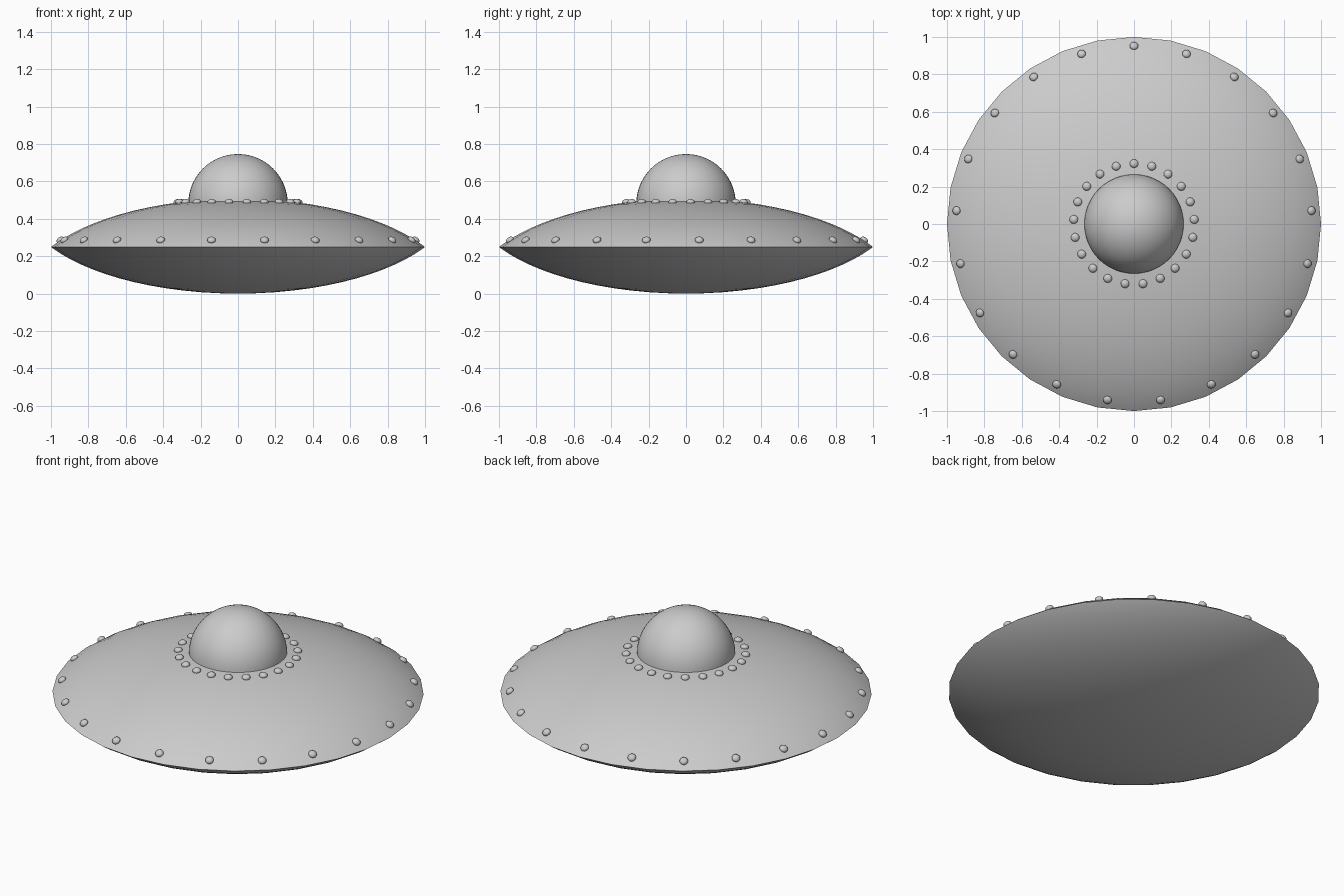
import bpy, bmesh
from math import sqrt, sin, cos, pi, radians
from mathutils import Matrix, Vector

if "Cube" in bpy.data.objects:
    bpy.data.objects.remove(bpy.data.objects["Cube"])

RIM_Z, TOP_H, LOW_H, A = 0.249, 0.258, 0.249, 1.15
EDGE = sqrt(1 - 1 / A**2)


def bulge(r, height):
    """Height of a shallow elliptical cap above the rim plane at radius r."""
    return height * (sqrt(1 - (r / A)**2) - EDGE) / (1 - EDGE)


def finish(name, bm):
    bmesh.ops.recalc_face_normals(bm, faces=bm.faces)
    me = bpy.data.meshes.new(name)
    bm.to_mesh(me)
    bm.free()
    ob = bpy.data.objects.new(name, me)
    bpy.context.collection.objects.link(ob)
    bpy.ops.object.select_all(action='DESELECT')
    ob.select_set(True)
    bpy.context.view_layer.objects.active = ob
    bpy.ops.object.shade_smooth_by_angle(angle=radians(40))
    return ob


def lathe(name, profile, steps):
    bm = bmesh.new()
    vs = [bm.verts.new((r, 0, z)) for r, z in profile]
    es = [bm.edges.new(p) for p in zip(vs, vs[1:])]
    bmesh.ops.spin(bm, geom=vs + es, cent=(0, 0, 0), axis=(0, 0, 1),
                   angle=2 * pi, steps=steps)
    bmesh.ops.remove_doubles(bm, verts=bm.verts, dist=1e-4)
    return finish(name, bm)


def rivet_ring(name, count, radius):
    """Flattened studs sitting along the normal of the upper hull."""
    bm = bmesh.new()
    z = RIM_Z + bulge(radius, TOP_H)
    slope = (bulge(radius + 0.01, TOP_H) - bulge(radius - 0.01, TOP_H)) / 0.02
    for i in range(count):
        a = pi / 2 + 2 * pi * i / count
        normal = Vector((-slope * cos(a), -slope * sin(a), 1))
        turn = normal.to_track_quat('Z', 'Y').to_matrix().to_4x4()
        place = Matrix.Translation((radius * cos(a), radius * sin(a), z + 0.003))
        bmesh.ops.create_uvsphere(bm, u_segments=16, v_segments=10, radius=1,
                                  matrix=place @ turn @ Matrix.Diagonal((0.023, 0.023, 0.016, 1)))
    return finish(name, bm)


# Saucer hull: upper and lower caps meeting at a sharp rim
N = 16
radii = [sin(pi / 2 * i / N) for i in range(N + 1)]
upper = [(r, RIM_Z + bulge(r, TOP_H)) for r in radii]
lower = [(r, RIM_Z - bulge(r, LOW_H)) for r in reversed(radii[:-1])]
lathe("saucer_hull", upper + lower, 32)

# Cockpit dome
dome = [(0.266 * cos(pi / 2 * i / 14), 0.48 + 0.266 * sin(pi / 2 * i / 14)) for i in range(15)]
lathe("cockpit_dome", dome, 48)

# Rivets round the rim and round the dome
rivet_ring("rim_rivets", 21, 0.952)
rivet_ring("dome_rivets", 21, 0.323)
